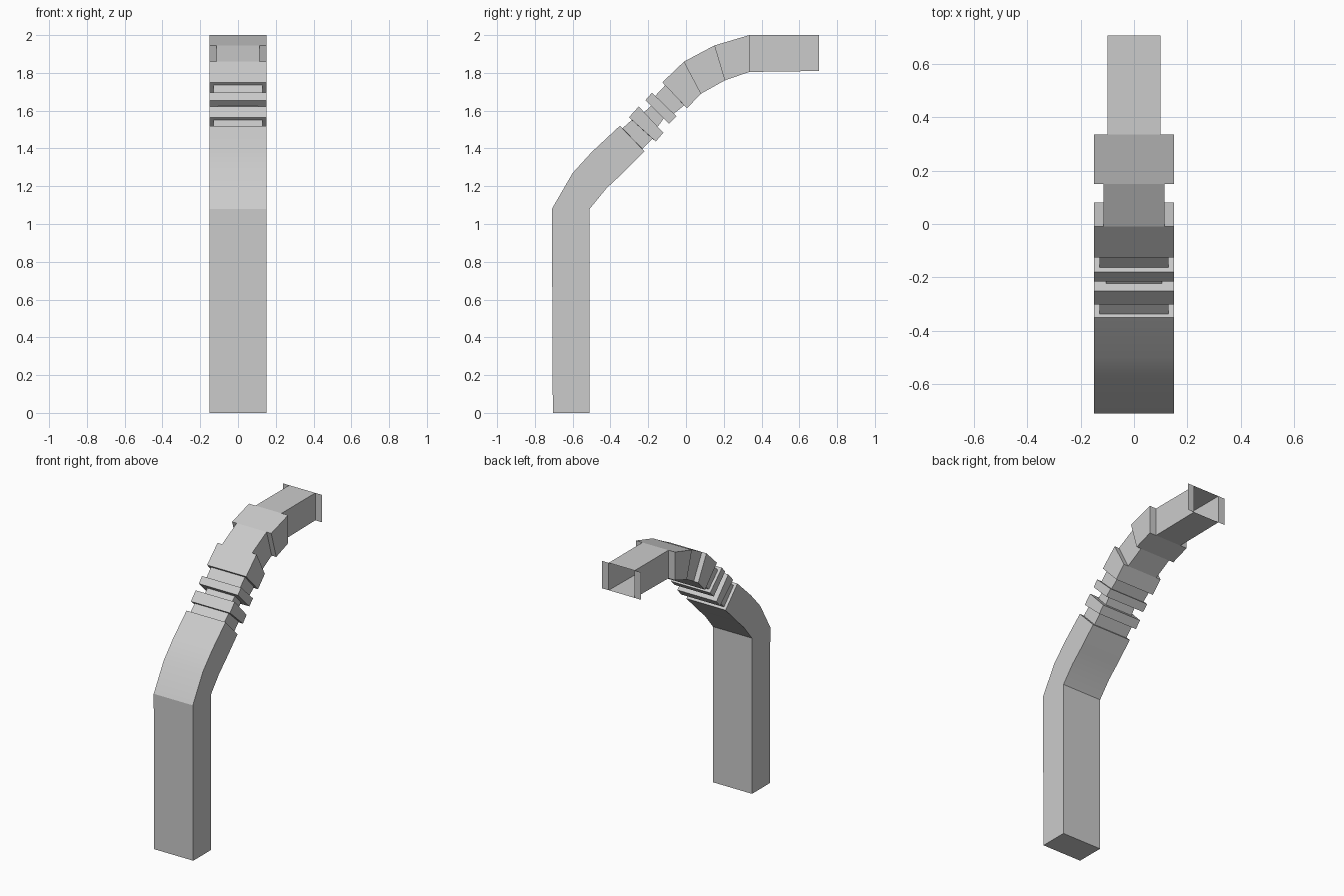
import bpy, bmesh, math

# Cross-sections along the duct: outer (y, z), inner (y, z), half width in x
sections = [
    # upright leg and lower bend
    (-0.705, 0.00, -0.51, 0.00, 0.15),
    (-0.71, 1.08, -0.51, 1.08, 0.15),
    (-0.60, 1.27, -0.42, 1.19, 0.15),
    (-0.50, 1.38, -0.35, 1.255, 0.15),
    (-0.35, 1.52, -0.22, 1.385, 0.15),
    # first neck
    (-0.336, 1.507, -0.231, 1.398, 0.13),
    (-0.287, 1.551, -0.178, 1.452, 0.13),
    # first rib
    (-0.302, 1.565, -0.16, 1.437, 0.15),
    (-0.25, 1.622, -0.12, 1.483, 0.15),
    # second neck
    (-0.222, 1.592, -0.15, 1.515, 0.105),
    (-0.185, 1.625, -0.118, 1.558, 0.105),
    # second rib
    (-0.215, 1.655, -0.09, 1.53, 0.15),
    (-0.18, 1.695, -0.05, 1.57, 0.15),
    # third neck
    (-0.163, 1.678, -0.065, 1.584, 0.13),
    (-0.11, 1.735, -0.01, 1.628, 0.13),
    # upper bend: wide, narrow, wide segments
    (-0.125, 1.75, 0.005, 1.613, 0.15),
    (-0.01, 1.86, 0.08, 1.69, 0.15),
    (-0.01, 1.86, 0.08, 1.69, 0.115),
    (0.15, 1.945, 0.205, 1.76, 0.115),
    (0.15, 1.945, 0.205, 1.76, 0.15),
    (0.335, 2.00, 0.335, 1.805, 0.15),
    # narrow outlet and its side flanges
    (0.335, 2.00, 0.335, 1.805, 0.10),
    (0.705, 2.00, 0.705, 1.81, 0.10),
    (0.705, 2.00, 0.705, 1.81, 0.15),
]

bm = bmesh.new()
rings = []
for yo, zo, yi, zi, w in sections:
    rings.append([bm.verts.new(p) for p in
                  ((-w, yo, zo), (w, yo, zo), (w, yi, zi), (-w, yi, zi))])

# Skin between neighbouring sections, skipping collapsed faces
for a, b in zip(rings, rings[1:]):
    for i in range(4):
        j = (i + 1) % 4
        f = bm.faces.new((a[i], a[j], b[j], b[i]))
        if f.calc_area() < 1e-7:
            bm.faces.remove(f)
bm.faces.new(rings[0][::-1])   # closed foot, open outlet

mesh = bpy.data.meshes.new("bent_duct")
bm.to_mesh(mesh)
bm.free()
duct = bpy.data.objects.new("bent_duct", mesh)
bpy.context.collection.objects.link(duct)

# Smooth only the gentle lower bend
bpy.context.view_layer.objects.active = duct
duct.select_set(True)
bpy.ops.object.shade_smooth_by_angle(angle=math.radians(15))
